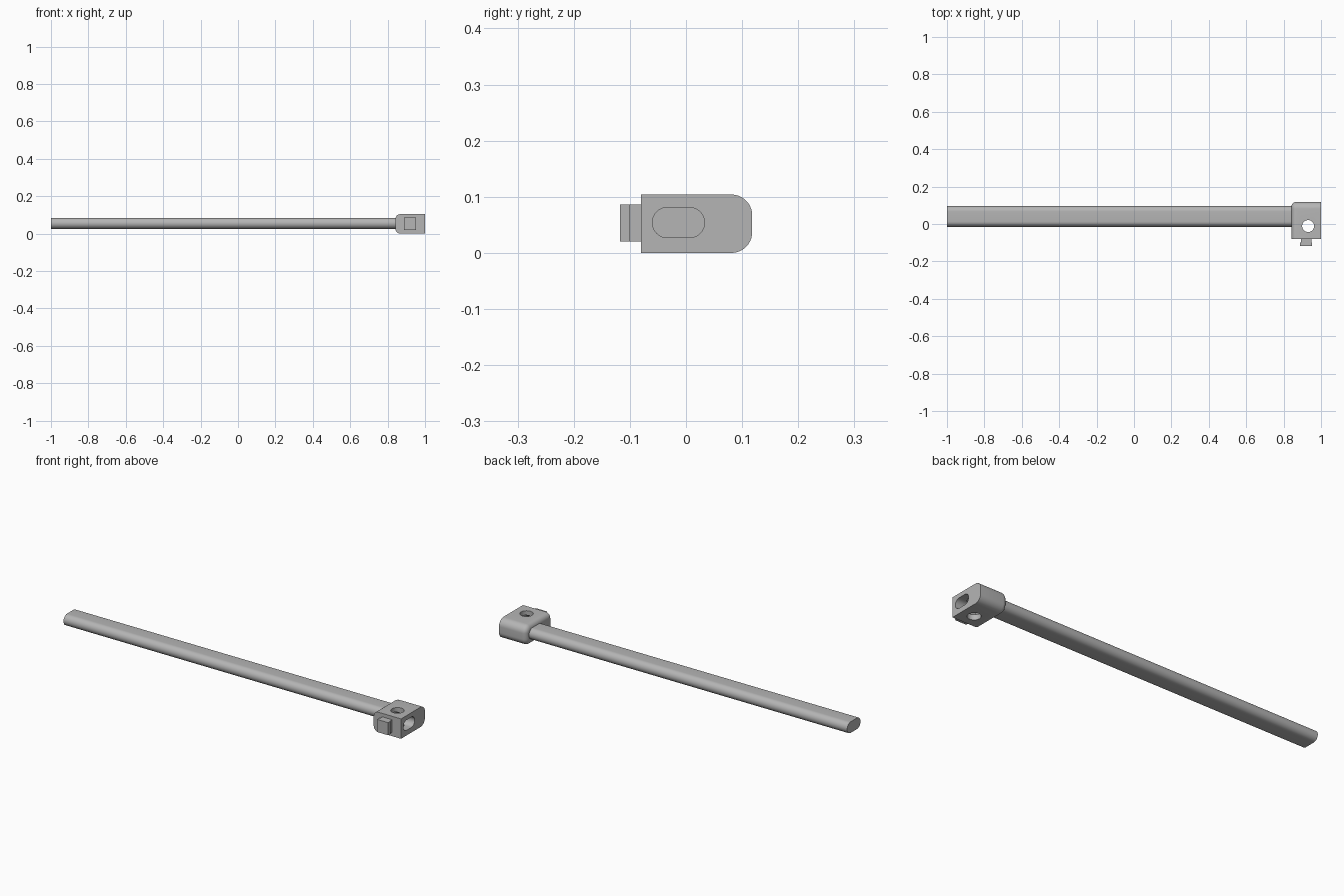
import bpy, bmesh
from math import pi, sin, cos, radians

if "Cube" in bpy.data.objects:
    bpy.data.objects.remove(bpy.data.objects["Cube"])

grey = bpy.data.materials.new("plain grey")
grey.use_nodes = True
grey.diffuse_color = (0.46, 0.46, 0.46, 1)
grey.node_tree.nodes["Principled BSDF"].inputs["Base Color"].default_value = grey.diffuse_color


def arc(cy, cz, r, start, end, n=10):
    """Points of an arc in the y-z plane, angles in degrees."""
    angles = [radians(start + (end - start) * i / n) for i in range(n + 1)]
    return [(cy + r * cos(a), cz + r * sin(a)) for a in angles]


def stadium(y0, y1, z0, z1):
    r, cz = (z1 - z0) / 2, (z0 + z1) / 2
    return arc(y1 - r, cz, r, -90, 90, 20) + arc(y0 + r, cz, r, 90, 270, 20)


def extrude(name, profile, x0, x1, finish=None):
    """Extrude a y-z profile along x."""
    bm = bmesh.new()
    ends = [[bm.verts.new((x, y, z)) for y, z in profile] for x in (x0, x1)]
    n = len(profile)
    bm.faces.new(ends[0])
    bm.faces.new(ends[1])
    for i in range(n):
        j = (i + 1) % n
        bm.faces.new((ends[0][i], ends[0][j], ends[1][j], ends[1][i]))
    bmesh.ops.recalc_face_normals(bm, faces=bm.faces)
    if finish:
        finish(bm)
    mesh = bpy.data.meshes.new(name)
    bm.to_mesh(mesh)
    bm.free()
    mesh.materials.append(grey)
    obj = bpy.data.objects.new(name, mesh)
    bpy.context.collection.objects.link(obj)
    return obj


def box(name, x0, x1, y0, y1, z0, z1):
    return extrude(name, [(y0, z0), (y1, z0), (y1, z1), (y0, z1)], x0, x1)


def activate(obj):
    bpy.ops.object.select_all(action='DESELECT')
    obj.select_set(True)
    bpy.context.view_layer.objects.active = obj


def cut(obj, cutter):
    cutter.hide_render = True
    mod = obj.modifiers.new("cut", 'BOOLEAN')
    mod.operation = 'DIFFERENCE'
    mod.solver = 'EXACT'
    mod.object = cutter
    activate(obj)
    bpy.ops.object.modifier_apply(modifier=mod.name)
    bpy.data.objects.remove(cutter)


# Clamp head: rounded back, filleted edge where the bar enters
LEFT, FRONT, BACK, TOP, R = 0.842, -0.08, 0.118, 0.104, 0.037


def fillet_bar_side(bm):
    edges = [e for e in bm.edges
             if all(abs(v.co.x - LEFT) < 1e-4 for v in e.verts)
             and not all(abs(v.co.y - FRONT) < 1e-4 for v in e.verts)]
    bmesh.ops.bevel(bm, geom=edges, offset=0.025, offset_type='OFFSET',
                    segments=6, profile=0.5, affect='EDGES')


head_profile = ([(FRONT, 0)] + arc(BACK - R, R, R, -90, 0)
                + arc(BACK - R, TOP - R, R, 0, 90) + [(FRONT, TOP)])
head = extrude("clamp_head", head_profile, LEFT, 1.0, fillet_bar_side)

# Blind slot in the end face and a round hole straight through
cut(head, extrude("slot_cutter", stadium(-0.06, 0.033, 0.027, 0.081), 0.88, 1.1))
bpy.ops.mesh.primitive_cylinder_add(vertices=40, radius=0.032, depth=0.4,
                                    location=(0.931, -0.011, 0.05))
hole_cutter = bpy.context.object
hole_cutter.data.materials.append(grey)
cut(head, hole_cutter)

# Long flat-sided bar
bar = extrude("bar", stadium(-0.015, 0.096, 0.026, 0.084), -1.0, 0.862)

# Front tab: plate on a slightly narrower neck
tab = box("tab_plate", 0.888, 0.952, -0.118, -0.1, 0.02, 0.086)
neck = box("tab_neck", 0.892, 0.948, -0.1, FRONT + 0.004, 0.02, 0.086)

for part in (head, bar):
    activate(part)
    bpy.ops.object.shade_smooth_by_angle(angle=radians(30))
